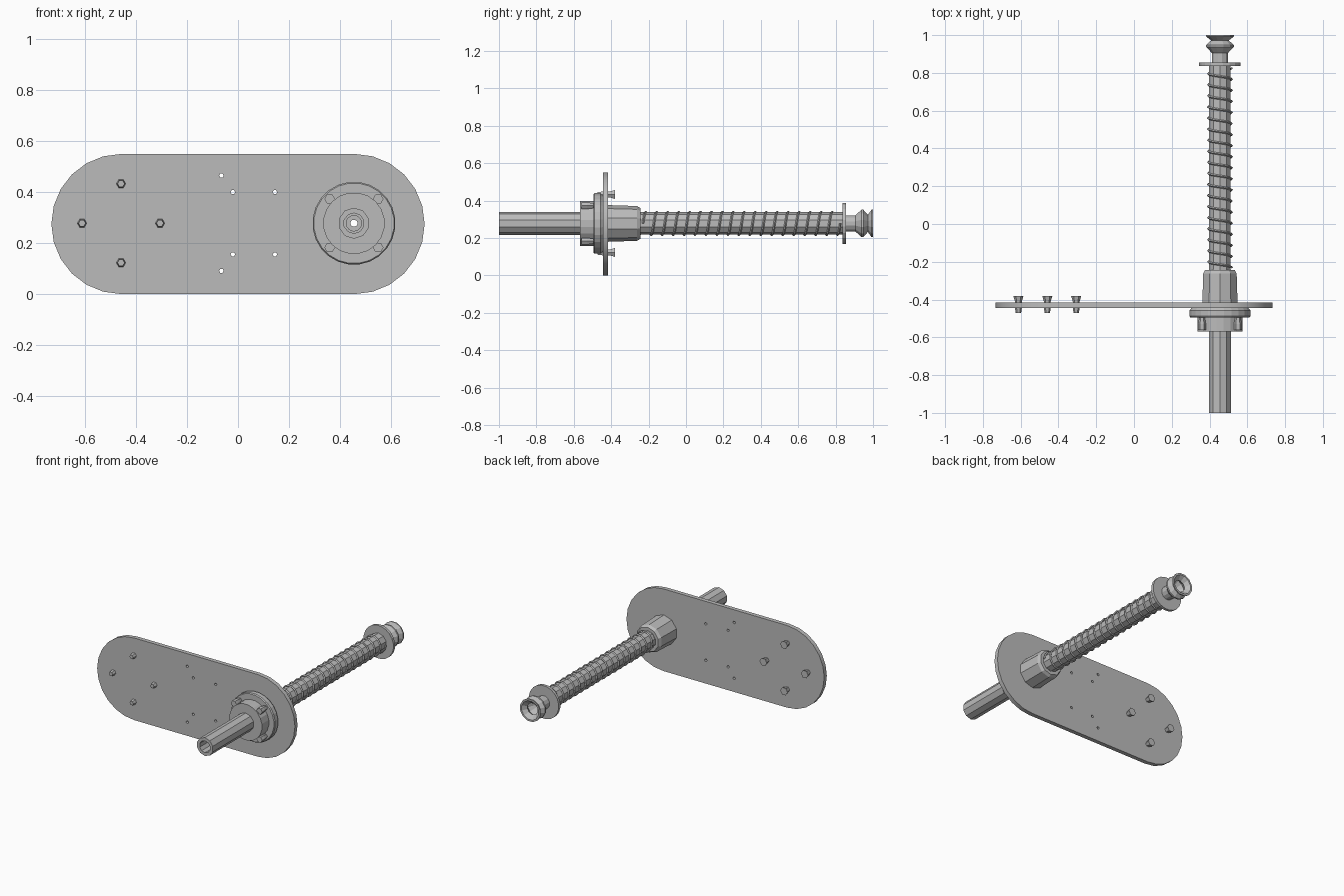
import bpy, bmesh, math

if "Cube" in bpy.data.objects:
    bpy.data.objects.remove(bpy.data.objects["Cube"])

AX, AZ = 0.455, 0.278          # shaft axis, runs along y


def material(name, v):
    m = bpy.data.materials.new(name)
    m.diffuse_color = (v, v, v, 1)
    m.use_nodes = True
    m.node_tree.nodes["Principled BSDF"].inputs["Base Color"].default_value = m.diffuse_color
    return m


steel = material("grey steel", 0.5)


def finish(name, bm):
    bmesh.ops.recalc_face_normals(bm, faces=bm.faces)
    me = bpy.data.meshes.new(name)
    bm.to_mesh(me)
    bm.free()
    me.materials.append(steel)
    ob = bpy.data.objects.new(name, me)
    bpy.context.collection.objects.link(ob)
    return ob


def lathe(name, profile, sides, x=AX, z=AZ, turn=0.5, closed=True):
    """Spin a (radius, y) profile about the y axis; closed profiles are rings."""
    bm = bmesh.new()
    rings = []
    for r, y in profile:
        ring = []
        for i in range(sides):
            a = (i + turn) * math.tau / sides
            ring.append(bm.verts.new((x + r * math.cos(a), y, z + r * math.sin(a))))
        rings.append(ring)
    pairs = list(zip(rings, rings[1:]))
    if closed:
        pairs.append((rings[-1], rings[0]))
    else:
        bm.faces.new(rings[0])
        bm.faces.new(rings[-1])
    for a, b in pairs:
        for i in range(sides):
            j = (i + 1) % sides
            bm.faces.new((a[i], a[j], b[j], b[i]))
    return finish(name, bm)


def tube(name, r_in, r_out, y0, y1, sides):
    return lathe(name, [(r_in, y0), (r_out, y0), (r_out, y1), (r_in, y1)], sides)


# Mounting plate: rounded outline with small through holes
def plate():
    R, half, mid = 0.275, 0.4575, 0.275
    outline = []
    for cx, start in ((half, -90), (-half, 90)):
        for i in range(13):
            a = math.radians(start + i * 15)
            outline.append((cx + R * math.cos(a), mid + R * math.sin(a)))
    loops = [outline]
    for x, dz in ((-0.065, 0.187), (-0.02, 0.122), (0.145, 0.122)):
        for s in (-1, 1):
            loops.append([(x + 0.009 * math.cos(k * math.tau / 6),
                           AZ + s * dz + 0.009 * math.sin(k * math.tau / 6)) for k in range(6)])
    loops.append([(AX + 0.045 * math.cos(k * math.tau / 12),
                   AZ + 0.045 * math.sin(k * math.tau / 12)) for k in range(12)])
    cu = bpy.data.curves.new("plate_outline", 'CURVE')
    cu.dimensions = '2D'
    cu.fill_mode = 'BOTH'
    cu.extrude = 0.014
    for pts in loops:
        sp = cu.splines.new('POLY')
        sp.points.add(len(pts) - 1)
        for p, (u, v) in zip(sp.points, pts):
            p.co = (u, v, 0, 1)
        sp.use_cyclic_u = True
    tmp = bpy.data.objects.new("plate_outline", cu)
    bpy.context.collection.objects.link(tmp)
    bpy.context.view_layer.update()
    deps = bpy.context.evaluated_depsgraph_get()
    me = bpy.data.meshes.new_from_object(tmp.evaluated_get(deps))
    bpy.data.objects.remove(tmp)
    bm = bmesh.new()
    bm.from_mesh(me)
    bmesh.ops.remove_doubles(bm, verts=bm.verts, dist=1e-5)
    for v in bm.verts:
        u, w, d = v.co
        v.co = (u, -0.43 - d, w)
    finish("mounting_plate", bm)


plate()

# Plate bolts: tapered hex head behind, nut end in front
for i, (dx, dz) in enumerate(((-0.153, 0), (0.153, 0), (0, 0.155), (0, -0.155))):
    lathe(f"plate_bolt_{i + 1}",
          [(0.014, -0.472), (0.019, -0.44), (0.018, -0.41), (0.027, -0.38)],
          6, -0.459 + dx, AZ + dz, 0, closed=False)

# Front pipe, flange and collar
tube("front_pipe", 0.04, 0.061, -1.0, -0.24, 10)
lathe("flange", [(0.05, -0.495), (0.158, -0.495), (0.163, -0.488), (0.163, -0.458),
                 (0.152, -0.444), (0.05, -0.444)], 24)
tube("front_collar", 0.05, 0.121, -0.568, -0.49, 20)
for i, (sx, sz) in enumerate(((1, 1), (-1, 1), (-1, -1), (1, -1))):
    lathe(f"flange_bolt_{i + 1}", [(0.021, -0.56), (0.021, -0.53), (0.014, -0.49)],
          6, AX + sx * 0.095, AZ + sz * 0.095, 0, closed=False)

# Back collar, slightly tapered with a chamfered end
lathe("back_collar", [(0.05, -0.417), (0.098, -0.417), (0.093, -0.262),
                      (0.082, -0.243), (0.05, -0.243)], 10)

# Long pipe inside the spring
tube("long_pipe", 0.04, 0.06, -0.25, 0.84, 10)


# Coil spring: a small square section swept along a helix
def spring(y0, y1, turns, radius, wire, steps=14):
    bm = bmesh.new()
    prev = None
    n = turns * steps
    for i in range(n + 1):
        a = math.tau * i / steps
        y = y0 + (y1 - y0) * i / n
        ring = []
        for k in range(4):
            b = k * math.pi / 2
            r = radius + wire * math.cos(b)
            ring.append(bm.verts.new((AX + r * math.cos(a), y + wire * math.sin(b),
                                      AZ + r * math.sin(a))))
        if prev:
            for k in range(4):
                m = (k + 1) % 4
                bm.faces.new((prev[k], prev[m], ring[m], ring[k]))
        else:
            bm.faces.new(ring)
        prev = ring
    bm.faces.new(prev)
    finish("coil_spring", bm)


spring(-0.23, 0.825, 18, 0.063, 0.006)

# End washer and hollow ribbed nozzle
tube("end_washer", 0.03, 0.111, 0.837, 0.855, 20)
lathe("end_nozzle",
      [(0.014, 0.85), (0.044, 0.85), (0.044, 0.905), (0.076, 0.938), (0.076, 0.948),
       (0.048, 0.972), (0.076, 0.992), (0.076, 1.0), (0.064, 1.0), (0.038, 0.973),
       (0.058, 0.943), (0.032, 0.91), (0.014, 0.9)], 12)
